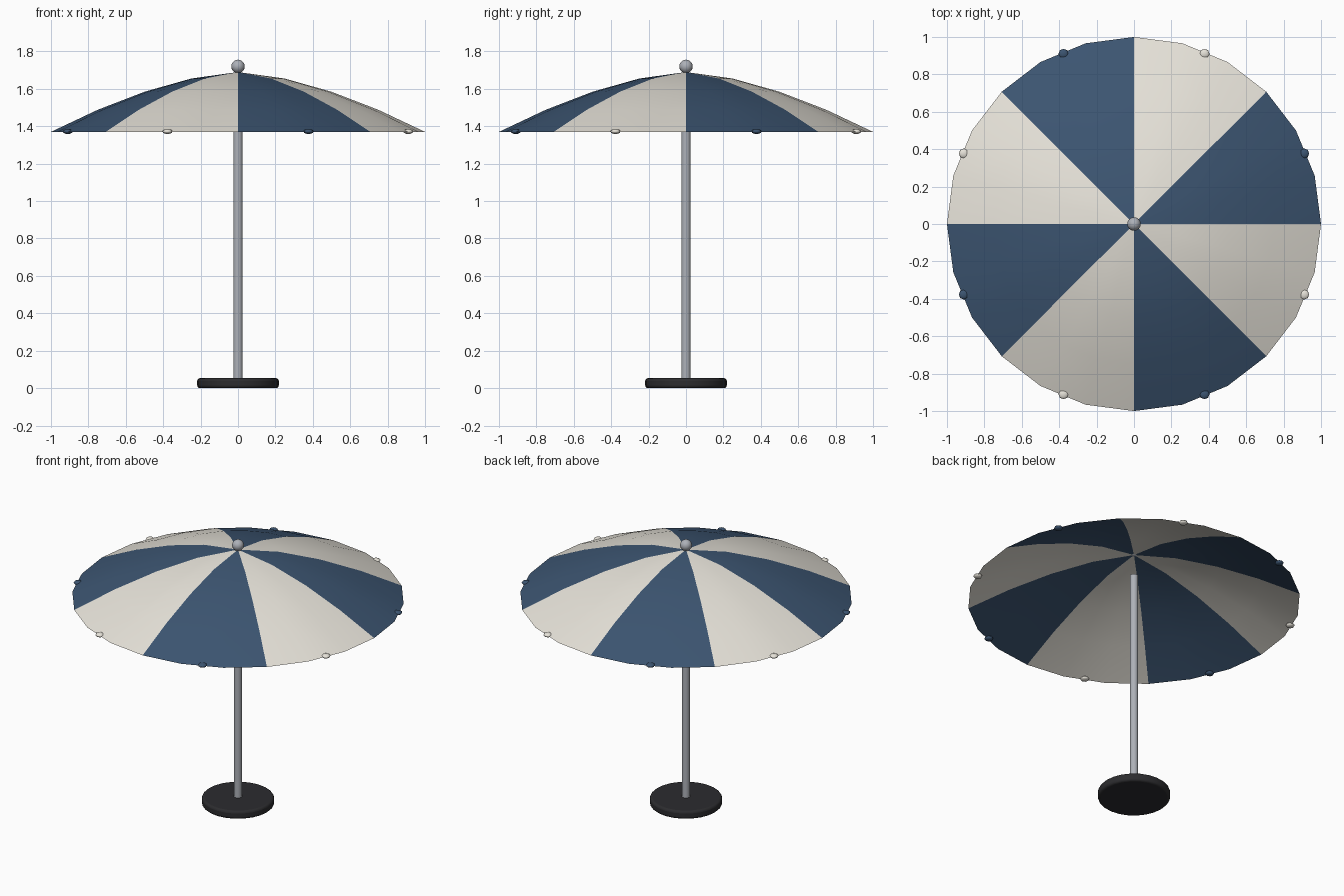
import bpy, bmesh
from math import sin, cos, pi, radians

if "Cube" in bpy.data.objects:
    bpy.data.objects.remove(bpy.data.objects["Cube"])


def material(name, rgb):
    m = bpy.data.materials.new(name)
    m.diffuse_color = (*rgb, 1)
    m.use_nodes = True
    m.node_tree.nodes["Principled BSDF"].inputs["Base Color"].default_value = m.diffuse_color
    return m


BLUE = material("navy_fabric", (0.045, 0.09, 0.165))
CREAM = material("cream_fabric", (0.80, 0.77, 0.70))
METAL = material("pole_metal", (0.42, 0.44, 0.48))
BLACK = material("base_black", (0.025, 0.025, 0.028))

RIM_Z, TOP_Z = 1.37, 1.69
PANELS, STEPS, RINGS = 8, 3, 4


def finish(ob, name, mat, angle=40):
    ob.name = name
    ob.data.materials.clear()
    ob.data.materials.append(mat)
    bpy.ops.object.select_all(action='DESELECT')
    ob.select_set(True)
    bpy.context.view_layer.objects.active = ob
    bpy.ops.object.shade_smooth_by_angle(angle=radians(angle))
    return ob


def cylinder(name, r, z0, z1, sides, mat):
    bpy.ops.mesh.primitive_cylinder_add(vertices=sides, radius=r, depth=z1 - z0,
                                        location=(0, 0, (z0 + z1) / 2))
    return finish(bpy.context.object, name, mat)


def ball(name, loc, radii, seg, rings, mat, turn=0):
    bpy.ops.mesh.primitive_uv_sphere_add(segments=seg, ring_count=rings, radius=1,
                                         location=loc, rotation=(0, 0, turn))
    bpy.context.object.scale = radii
    return finish(bpy.context.object, name, mat, 60)


def canopy_panel(i, mat):
    # one wedge of the domed cloth, from apex to rim
    bm = bmesh.new()
    apex = bm.verts.new((0, 0, TOP_Z))
    prev = None
    for k in range(1, RINGS + 1):
        r = k / RINGS
        z = TOP_Z - (TOP_Z - RIM_Z) * r ** 1.6
        row = []
        for s in range(STEPS + 1):
            a = 2 * pi * (i + s / STEPS) / PANELS
            row.append(bm.verts.new((r * cos(a), r * sin(a), z)))
        for s in range(STEPS):
            if prev is None:
                bm.faces.new((apex, row[s], row[s + 1]))
            else:
                bm.faces.new((prev[s], row[s], row[s + 1], prev[s + 1]))
        prev = row
    me = bpy.data.meshes.new("canopy_panel")
    bm.to_mesh(me)
    bm.free()
    ob = bpy.data.objects.new("canopy_panel", me)
    bpy.context.collection.objects.link(ob)
    finish(ob, f"canopy_panel_{i + 1}", mat)


# base disc with rounded rim
base = cylinder("base", 0.218, 0, 0.053, 24, BLACK)
bevel = base.modifiers.new("rounded_rim", 'BEVEL')
bevel.width = 0.014
bevel.segments = 3
bevel.limit_method = 'ANGLE'
bevel.angle_limit = radians(40)

# pole and finial
cylinder("pole", 0.025, 0.03, 1.545, 16, METAL)
ball("finial", (0, 0, 1.72), (0.036, 0.036, 0.036), 16, 10, METAL)

# striped canopy with a rib tip at the middle of each panel
for i in range(PANELS):
    mat = CREAM if i % 2 else BLUE
    canopy_panel(i, mat)
    a = 2 * pi * (i + 0.5) / PANELS
    ball(f"rib_tip_{i + 1}", (0.985 * cos(a), 0.985 * sin(a), RIM_Z + 0.002),
         (0.027, 0.027, 0.0135), 8, 6, mat)
